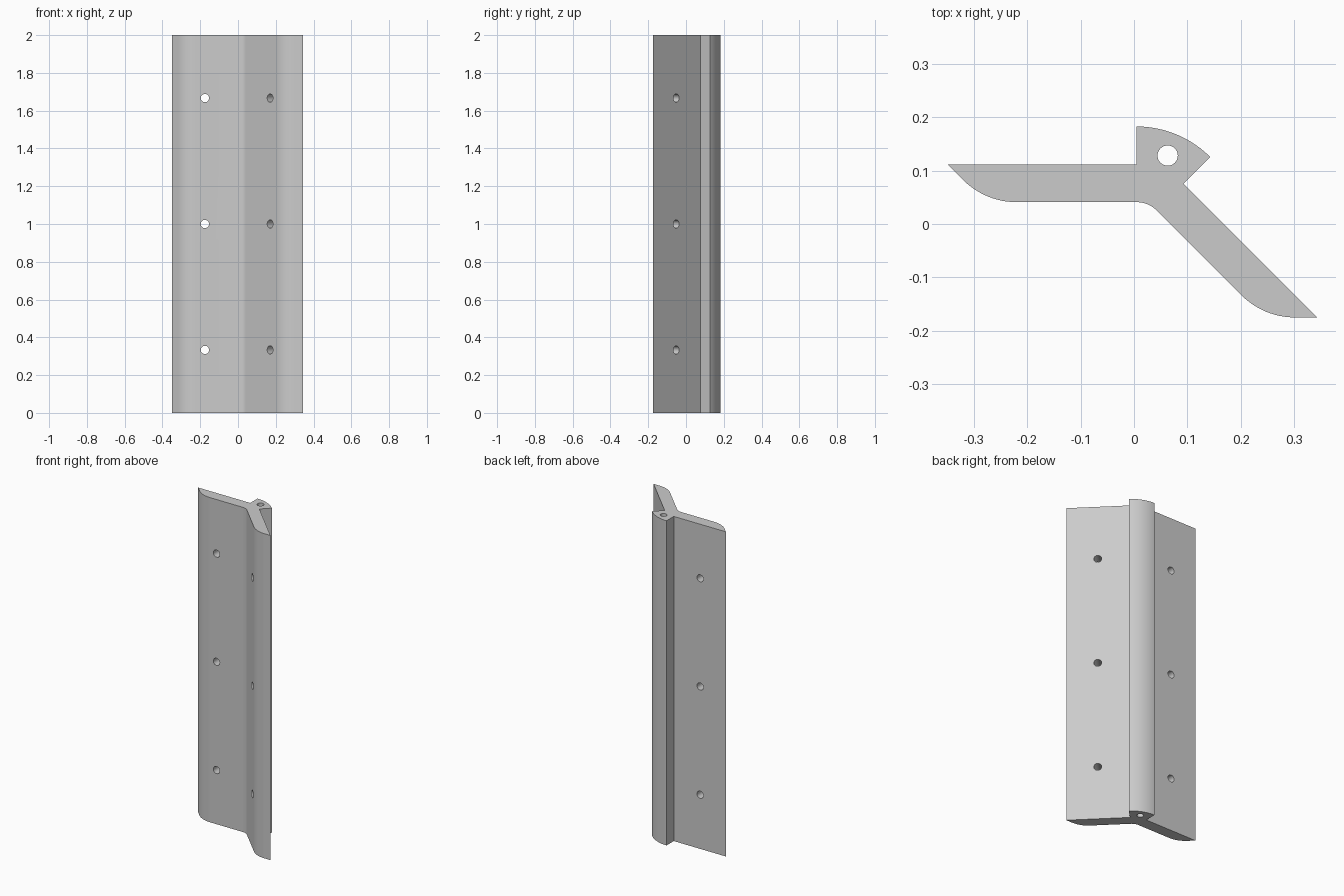
import bpy, bmesh
from math import radians, cos, sin, pi
from mathutils import Vector, Matrix

if "Cube" in bpy.data.objects:
    bpy.data.objects.remove(bpy.data.objects["Cube"])

HEIGHT = 2.0
PIVOT = Vector((0.005, -0.012))      # shared centre of the bend arcs
AXIS = radians(67.5)                 # symmetry line of the two wings
INNER, OUTER, HEAD = 0.053, 0.124, 0.195
ARM, EDGE_R = 0.355, 0.142           # wing length, rounded edge radius

metal = bpy.data.materials.new("light grey metal")
metal.diffuse_color = (0.6, 0.6, 0.6, 1)
metal.use_nodes = True
metal.node_tree.nodes["Principled BSDF"].inputs["Base Color"].default_value = (0.6, 0.6, 0.6, 1)


def arc(cx, cy, r, start, end, steps=12):
    """Points on an arc, angles in degrees."""
    angles = [radians(start + (end - start) * i / steps) for i in range(steps + 1)]
    return [Vector((cx + r * cos(a), cy + r * sin(a))) for a in angles]


def mirrored(p):
    """Reflect a point across the symmetry line."""
    c, s = cos(2 * AXIS), sin(2 * AXIS)
    return Vector((c * p.x + s * p.y, s * p.x - c * p.y))


def extrude(name, points, height):
    bm = bmesh.new()
    face = bm.faces.new([bm.verts.new((p.x, p.y, 0)) for p in points])
    top = bmesh.ops.extrude_face_region(bm, geom=[face])["geom"]
    bmesh.ops.translate(bm, vec=(0, 0, height),
                        verts=[v for v in top if isinstance(v, bmesh.types.BMVert)])
    bmesh.ops.recalc_face_normals(bm, faces=bm.faces)
    mesh = bpy.data.meshes.new(name)
    bm.to_mesh(mesh)
    bm.free()
    obj = bpy.data.objects.new(name, mesh)
    bpy.context.collection.objects.link(obj)
    mesh.materials.append(metal)
    return obj


# Half profile: head side, back of wing, tip, rounded front edge
edge_x = -(ARM - (OUTER - INNER)) + EDGE_R * 0.4142
half = [Vector((0, HEAD)), Vector((0, OUTER)), Vector((-ARM, OUTER))]
half += arc(edge_x, INNER + EDGE_R, EDGE_R, 225, 270)
bend = arc(0, 0, INNER, 90, 45)
other = [mirrored(p) for p in reversed(half)]
crown = arc(0, 0, HEAD, 45, 90)[1:-1]
profile = [p + PIVOT for p in half + bend + other + crown]
body = extrude("angled_hinge_strip", profile, HEIGHT)

# Drill cutters: pin bore and three screw holes in each wing
bm = bmesh.new()


def drill(x, y, z, radius, depth, rotation):
    bmesh.ops.create_cone(bm, cap_ends=True, segments=32, radius1=radius, radius2=radius,
                          depth=depth, matrix=Matrix.Translation((x, y, z)) @ rotation)


bore = PIVOT + 0.152 * Vector((cos(AXIS), sin(AXIS)))
drill(bore.x, bore.y, HEIGHT / 2, 0.019, HEIGHT + 0.2, Matrix())
left = Vector((-0.18, (INNER + OUTER) / 2))
for point, turn in ((left, 0), (mirrored(left), -pi / 4)):
    for i in range(3):
        p = point + PIVOT
        drill(p.x, p.y, HEIGHT * (2 * i + 1) / 6, 0.022, 0.12,
              Matrix.Rotation(turn, 4, "Z") @ Matrix.Rotation(pi / 2, 4, "X"))
mesh = bpy.data.meshes.new("hole_cutters")
bm.to_mesh(mesh)
bm.free()
mesh.materials.append(metal)
cutter = bpy.data.objects.new("hole_cutters", mesh)
bpy.context.collection.objects.link(cutter)
cutter.hide_render = True

# Cut the holes, then smooth the arcs while keeping crisp edges
bpy.ops.object.select_all(action="DESELECT")
bpy.context.view_layer.objects.active = body
body.select_set(True)
cut = body.modifiers.new("holes", "BOOLEAN")
cut.object, cut.operation, cut.solver = cutter, "DIFFERENCE", "EXACT"
bpy.ops.object.modifier_apply(modifier=cut.name)
bpy.data.objects.remove(cutter)
bpy.ops.object.shade_smooth_by_angle(angle=radians(30))
